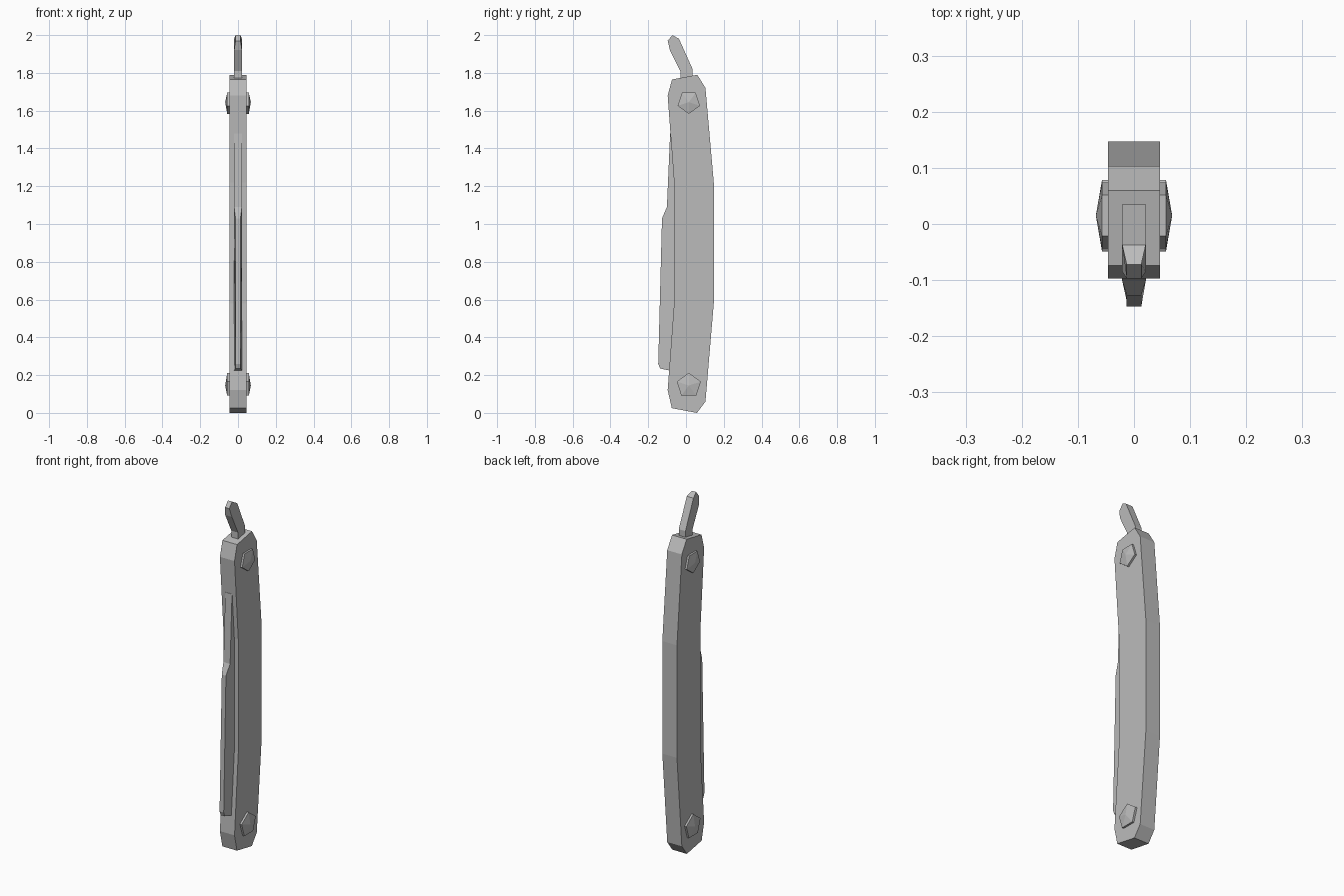
import bpy
import bmesh
from math import pi, sin, cos

cube = bpy.data.objects.get("Cube")
if cube:
    bpy.data.objects.remove(cube, do_unlink=True)

grey = bpy.data.materials.new("plain grey")
grey.use_nodes = True
colour = (0.5, 0.5, 0.5, 1)
grey.diffuse_color = colour
grey.node_tree.nodes["Principled BSDF"].inputs["Base Color"].default_value = colour


def finish(name, bm):
    bmesh.ops.recalc_face_normals(bm, faces=bm.faces)
    mesh = bpy.data.meshes.new(name)
    bm.to_mesh(mesh)
    bm.free()
    mesh.materials.append(grey)
    obj = bpy.data.objects.new(name, mesh)
    bpy.context.scene.collection.objects.link(obj)
    return obj


def slab(name, outline):
    """Side profile of (y, z, half width) points, closed across x."""
    bm = bmesh.new()
    left = [bm.verts.new((w, y, z)) for y, z, w in outline]
    right = [bm.verts.new((-w, y, z)) for y, z, w in outline]
    bm.faces.new(left)
    bm.faces.new(right[::-1])
    for i in range(len(outline)):
        j = (i + 1) % len(outline)
        bm.faces.new((left[i], right[i], right[j], left[j]))
    return finish(name, bm)


def rivet(name, z, radius, start, side):
    """Five-sided stud with a low pointed cap."""
    bm = bmesh.new()
    y = 0.015
    rings = []
    for x in (0.04, 0.057):
        rings.append([bm.verts.new((side * x, y + radius * cos(start + k * 2 * pi / 5),
                                    z + radius * sin(start + k * 2 * pi / 5)))
                      for k in range(5)])
    tip = bm.verts.new((side * 0.068, y, z))
    base, rim = rings
    bm.faces.new(base)
    for i in range(5):
        j = (i + 1) % 5
        bm.faces.new((base[i], base[j], rim[j], rim[i]))
        bm.faces.new((rim[i], rim[j], tip))
    return finish(name, bm)


# Curved handle with clipped ends
handle = [(-0.075, 0.025), (0.058, 0.0), (0.103, 0.06), (0.147, 0.58), (0.147, 1.22),
          (0.103, 1.72), (0.06, 1.79), (-0.074, 1.765), (-0.097, 1.68),
          (-0.063, 1.22), (-0.063, 0.58), (-0.097, 0.12)]
slab("handle", [(y, z, 0.046) for y, z in handle])

# Folded blade, thick at the shank and thinner along the exposed spine
wide, thin = 0.021, 0.013
slab("blade", [(-0.04, 0.225, wide), (-0.09, 0.225, wide), (-0.137, 0.235, thin),
               (-0.147, 0.26, thin), (-0.127, 1.03, thin), (-0.101, 1.09, wide),
               (-0.084, 1.48, wide), (-0.04, 1.48, wide)])

# Tail lever rising from the top of the handle
slab("tail", [(0.035, 1.70, wide), (0.035, 1.82, wide), (-0.037, 1.98, wide),
              (-0.072, 2.0, thin), (-0.097, 1.97, thin), (-0.085, 1.92, wide),
              (-0.03, 1.81, wide), (-0.03, 1.70, wide)])

# Pivot rivets at both ends, on both sides
for side, label in ((1, "left"), (-1, "right")):
    rivet("top_rivet_" + label, 1.645, 0.062, -pi / 2, side)
    rivet("bottom_rivet_" + label, 0.145, 0.067, pi / 2, side)
